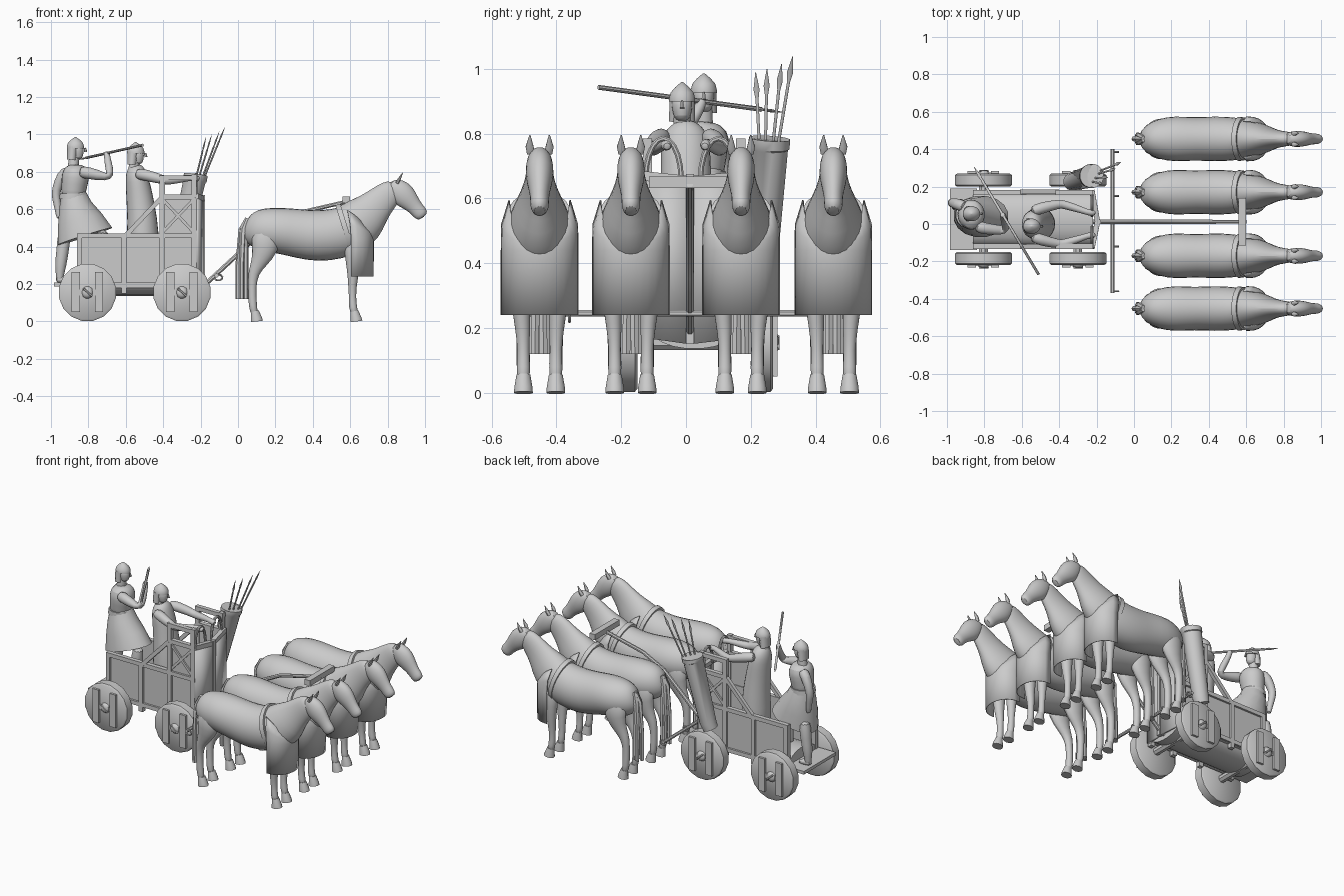
import bpy, bmesh, math
from mathutils import Vector
CY = 0.025  # wagon centre line


def make(name, bm, sub=0):
    bmesh.ops.recalc_face_normals(bm, faces=bm.faces)
    me = bpy.data.meshes.new(name)
    bm.to_mesh(me)
    bm.free()
    ob = bpy.data.objects.new(name, me)
    bpy.context.collection.objects.link(ob)
    if sub:
        m = ob.modifiers.new("Subdivision", 'SUBSURF')
        m.levels = m.render_levels = sub
    return ob


def loft(name, pts, side=(0, 1, 0), n=12, sub=0):
    """Skin of rings along a path; each point is x, y, z, half width, half depth."""
    bm, rings = bmesh.new(), []
    P = [Vector(p[:3]) for p in pts]
    k = 1.414 if n == 4 else 1
    for i, p in enumerate(pts):
        t = (P[min(i + 1, len(P) - 1)] - P[max(i - 1, 0)]).normalized()
        s = Vector(side)
        if abs(s.dot(t)) > 0.9:
            s = Vector((1, 0, 0)) if abs(t.x) < 0.8 else Vector((0, 0, 1))
        u = (s - t * s.dot(t)).normalized()
        w = t.cross(u)
        a, b = p[3], p[4] if len(p) > 4 else p[3]
        angs = [(j + .5) * math.tau / n for j in range(n)]
        rings.append([bm.verts.new(P[i] + u * a * k * math.cos(g) + w * b * k * math.sin(g)) for g in angs])
    for r, q in zip(rings, rings[1:]):
        for j in range(n):
            bm.faces.new((r[j], r[(j + 1) % n], q[(j + 1) % n], q[j]))
    bm.faces.new(rings[0])
    bm.faces.new(rings[-1])
    return make(name, bm, sub)


def bar(name, p, q, r, n=8):
    return loft(name, [(*p, r), (*q, r)], n=n)


def box(name, x0, x1, y0, y1, z0, z1):
    bm = bmesh.new()
    bmesh.ops.create_cube(bm, size=1)
    for v in bm.verts:
        v.co = Vector(((x0 + x1) / 2 + v.co.x * (x1 - x0), (y0 + y1) / 2 + v.co.y * (y1 - y0),
                       (z0 + z1) / 2 + v.co.z * (z1 - z0)))
    return make(name, bm)


def spear(name, tail, tip, r=.006):
    a, b = Vector(tail), Vector(tip)
    L = (b - a).length
    prof = [(0, r), (1 - .085 / L, r), (1 - .08 / L, .006), (1 - .055 / L, .010), (1, .001)]
    loft(name, [(*a.lerp(b, f), w, w if i < 2 else w * .5) for i, (f, w) in enumerate(prof)], n=8)


# ---- horse, built once on y = 0 then repeated
horse = [loft("horse_body", [
    (.035, 0, .51, .03, .04), (.06, 0, .50, .075, .09), (.13, 0, .49, .112, .12), (.22, 0, .488, .127, .126),
    (.32, 0, .47, .117, .134), (.43, 0, .455, .125, .142), (.53, 0, .468, .120, .14), (.60, 0, .49, .108, .14),
    (.67, 0, .545, .088, .135), (.72, 0, .60, .062, .10), (.77, 0, .65, .046, .083),
    (.82, 0, .695, .04, .07), (.85, 0, .72, .03, .045)], sub=1, n=14)]
horse.append(loft("horse_head", [
    (.815, 0, .745, .025, .025), (.84, 0, .717, .042, .06), (.885, 0, .675, .047, .072), (.925, 0, .635, .036, .05),
    (.955, 0, .60, .029, .04), (.978, 0, .575, .031, .042), (.992, 0, .557, .02, .028)], sub=1))
for s in (-1, 1):
    horse.append(loft("horse_ear", [(.85, s * .027, .74, .013, .01), (.862, s * .031, .76, .013, .009),
                                    (.88, s * .03, .795, .002)], n=8))
    horse.append(loft("front_leg", [
        (.615, s * .06, .46, .042, .065), (.615, s * .06, .34, .038, .043), (.615, s * .055, .23, .027, .029),
        (.612, s * .052, .20, .025, .025), (.612, s * .05, .13, .018, .019), (.614, s * .05, .075, .023, .024),
        (.625, s * .05, .035, .02, .02)], sub=1, n=10))
    horse.append(loft("hind_leg", [
        (.15, s * .06, .50, .055, .09), (.15, s * .065, .39, .048, .078), (.11, s * .06, .31, .03, .042),
        (.082, s * .055, .26, .026, .031), (.075, s * .052, .19, .02, .022), (.078, s * .05, .08, .023, .024),
        (.09, s * .05, .035, .02, .02)], sub=1, n=10))
    for x in (.63, .098):
        horse.append(loft("hoof", [(x + .003, s * .05, 0, .03, .034), (x + .001, s * .05, .015, .029, .031),
                                   (x - .008, s * .05, .055, .022, .022)], n=12))
for dx, dy in ((-.012, 0), (.008, .018), (.008, -.018), (.03, .01), (.03, -.012)):
    horse.append(loft("tail_strand", [(.05, dy * .3, .55, .012), (.025 + dx * .5, dy, .49, .017),
                                      (.012 + dx, dy, .30, .014), (.012 + dx, dy * 1.2, .12, .014)], n=6))
horse.append(loft("withers_strap", [(.562, 0, .487, .119, .142), (.588, 0, .495, .115, .143)], n=20))
# hanging chest cloth, open at the back
bm, rows = bmesh.new(), []
for lvl in range(4):
    row = []
    for i in range(15):
        a = math.radians(-90 + 180 * i / 14)
        c, sn = max(math.cos(a), 0), math.sin(a)
        z = (.24, .44, .46 + .06 * (1 - c), .475 + .12 * (1 - c))[lvl]
        row.append(bm.verts.new(((.605, .605, .60, .585)[lvl] + (.12, .122, .127, .135)[lvl] * c ** .8,
                                 sn * (.12, .12, .119, .096)[lvl], z)))
    rows.append(row)
for r, q in zip(rows, rows[1:]):
    for i in range(14):
        bm.faces.new((r[i], r[i + 1], q[i + 1], q[i]))
cloth = make("chest_cloth", bm)
cloth.modifiers.new("Thickness", 'SOLIDIFY').thickness = .005
horse.append(cloth)
for y in (-.17, .17, .455):
    for ob in horse:
        d = ob.copy()
        d.location.y = y
        bpy.context.collection.objects.link(d)
for ob in horse:
    ob.location.y = -.452

# ---- draught pole, yoke and swingle bar
loft("draught_pole", [(-.30, .012, .16, .013), (-.2, .012, .175, .013), (0, .012, .36, .013), (.15, .012, .50, .012),
                      (.30, .012, .575, .012), (.60, .012, .645, .011)], n=8)
box("yoke", .56, .60, -.115, .14, .632, .668)
bar("swingle_bar", (-.115, -.37, .245), (-.115, .40, .245), .011)
for y in (-.36, -.12, .15, .385):
    loft("trace_hook", [(-.105 + .022 * math.sin(a), y, .235 + .016 * math.cos(a), .005)
                        for a in [i * .7 for i in range(7)]], n=6)

# ---- wagon body
box("floor", -.86, -.22, CY - .15, CY + .15, .18, .205)
box("rear_step", -.985, -.84, CY - .165, CY + .165, .187, .207)
loft("underbelly", [(-.86, CY, .205, .14, .07), (-.22, CY, .205, .14, .07)], n=20)
for s in (-1, 1):
    y0, y1 = sorted((CY + s * .13, CY + s * .158))
    p0, p1 = sorted((CY + s * .135, CY + s * .145))
    box("side_panel", -.86, -.22, p0, p1, .18, .46)
    box("upper_panel", -.41, -.22, p0, p1, .47, .67)
    for x, top in ((-.848, .47), (-.61, .47), (-.405, .775), (-.235, .785)):
        box("side_post", x - .014, x + .014, y0, y1, .15, top)
    for xa, xb, z in ((-.86, -.22, .458), (-.86, -.22, .195), (-.42, -.22, .665), (-.42, -.22, .768)):
        box("side_rail", xa, xb, y0, y1, z - .013, z + .013)
    yc = CY + s * .147
    bar("diagonal_brace", (-.60, yc, .46), (-.41, yc, .66), .012, 4)
    bar("cross_brace", (-.40, yc, .48), (-.24, yc, .65), .008, 4)
    bar("cross_brace", (-.40, yc, .65), (-.24, yc, .48), .008, 4)
    # half of the slightly pointed front board with its trim and hand loop
    side, mid = (-.225, CY + s * .155), (-.195, .012)
    bm = bmesh.new()
    bm.faces.new([bm.verts.new(v) for v in ((*side, .17), (*mid, .15), (*mid, .655), (*side, .67))])
    make("front_board", bm).modifiers.new("Thickness", 'SOLIDIFY').thickness = .014
    bar("front_trim", (*side, .67), (*mid, .655), .014, 4)
    bar("front_trim", (*side, .2), (*mid, .2), .012, 4)
    loft("hand_loop", [(-.225, .015 + s * .085 - s * .055 * math.cos(a), .66 + .125 * math.sin(a), .009)
                       for a in [i * math.pi / 10 for i in range(11)]], side=(1, 0, 0), n=8)
bar("front_post", (-.188, .012, .15), (-.188, .012, .675), .012, 4)

# ---- wheels
for x in (-.805, -.30):
    bar("axle", (x, CY - .2, .155), (x, CY + .2, .155), .025)
    for s in (-1, 1):
        W = lambda d: CY + s * d
        loft("wheel", [(x, W(.175), .155, .145), (x, W(.183), .155, .155), (x, W(.236), .155, .155),
                       (x, W(.244), .155, .145)], n=16)
        for dx in (-.062, .062):
            box("wheel_batten", x + dx - .022, x + dx + .022, *sorted((W(.24), W(.258))), .05, .265)
        box("wheel_crosspiece", x - .06, x + .06, *sorted((W(.24), W(.25))), .14, .17)
        loft("wheel_hub", [(x, W(.24), .155, .035), (x, W(.252), .155, .028), (x, W(.26), .155, .018)], n=12)
        bar("linchpin", (x - .02, W(.258), .175), (x + .025, W(.258), .135), .006, 6)

# ---- quiver with spare spears
loft("quiver", [(-.335, .225, .33, .046), (-.32, .23, .37, .05), (-.232, .255, .755, .061), (-.23, .256, .76, .065),
                (-.225, .258, .785, .065), (-.228, .257, .775, .055), (-.233, .255, .745, .053)], n=16)
for d in ((.215, -.17, .99), (.25, -.14, 1.0), (.295, -.10, 1.015), (.33, -.07, 1.04)):
    spear("spare_spear", (-.29, .24, .5), (d[1], d[0], d[2]), .005)


# ---- crew
def head(who, x, y, z):
    loft(who + "_neck", [(x - .015, y, z - .10, .03), (x - .005, y, z - .02, .026)], n=10)
    loft(who + "_face", [(x + .012, y, z - .055, .012, .015), (x + .009, y, z - .045, .026, .03),
                         (x + .006, y, z - .01, .034, .04), (x, y, z + .025, .034, .038)], sub=1)
    loft(who + "_nose", [(x + .048, y, z + .008, .004, .006), (x + .053, y, z - .014, .008)], n=6)
    loft(who + "_helmet", [(x - .002, y, z + .006, .041, .047), (x - .002, y, z + .016, .041, .047),
                           (x - .002, y, z + .034, .036, .041), (x - .002, y, z + .05, .022, .026),
                           (x - .002, y, z + .066, .003)], n=16)
    loft(who + "_neck_guard", [(x - .022, y, z - .055, .042, .026), (x - .016, y, z + .014, .04, .031)], n=12)


def limb(name, *pts):
    loft(name, pts, n=10, sub=1)


head("driver", -.545, -.012, .893)
loft("driver_robe", [(-.51, .0, .205, .10, .10), (-.505, .0, .48, .095, .088), (-.52, .0, .62, .082, .078),
                     (-.533, .0, .72, .08, .07), (-.545, -.003, .785, .078, .06), (-.545, -.005, .815, .06, .048),
                     (-.548, -.008, .84, .03, .03)], sub=1)
for s in (-1, 1):
    limb("driver_arm", (-.55, s * .065, .79, .03), (-.50, s * .085, .785, .034), (-.40, s * .108, .757, .025),
         (-.375, s * .105, .752, .025), (-.28, s * .075, .765, .019), (-.255, s * .065, .768, .016),
         (-.225, s * .06, .765, .02), (-.205, s * .058, .76, .012))

head("warrior", -.867, .055, .92)
loft("warrior_torso", [(-.88, .05, .64, .07, .07), (-.88, .05, .70, .072, .066), (-.868, .05, .77, .088, .08),
                       (-.868, .05, .815, .08, .068), (-.868, .052, .84, .04, .04)], sub=1)
loft("warrior_belt", [(-.88, .05, .655, .075, .078), (-.88, .05, .685, .074, .073)], n=16)
loft("warrior_skirt", [(-.88, .05, .69, .066, .066), (-.87, .05, .62, .088, .09), (-.845, .045, .54, .102, .125),
                       (-.818, .04, .455, .112, .155)], side=(0, 1, 0), n=16)
limb("warrior_raised_arm", (-.85, -.01, .80, .035), (-.80, -.025, .795, .034), (-.70, -.035, .77, .025),
     (-.68, -.025, .78, .025), (-.695, .025, .85, .02), (-.70, .045, .885, .017), (-.703, .05, .91, .017))
limb("warrior_lowered_arm", (-.90, .09, .81, .03), (-.94, .105, .785, .034), (-.975, .115, .70, .025),
     (-.973, .112, .66, .024), (-.96, .105, .59, .017), (-.955, .10, .545, .017))
for x, y in ((-.945, .10), (-.74, .0)):
    limb("warrior_leg", (x + .02, y, .50, .042), (x + .008, y, .38, .034), (x - .004, y, .30, .034),
         (x - .008, y, .235, .019), (x - .008, y, .21, .022))
    limb("warrior_foot", (x - .03, y, .225, .018), (x, y, .226, .023, .022), (x + .06, y, .216, .022, .013))
spear("warrior_spear", (-.51, -.27, .943), (-.855, .305, .865), .0075)

# smooth shading that keeps hard edges
for ob in bpy.context.scene.objects:
    ob.select_set(True)
bpy.context.view_layer.objects.active = bpy.context.scene.objects[0]
bpy.ops.object.shade_smooth_by_angle(angle=math.radians(40))
